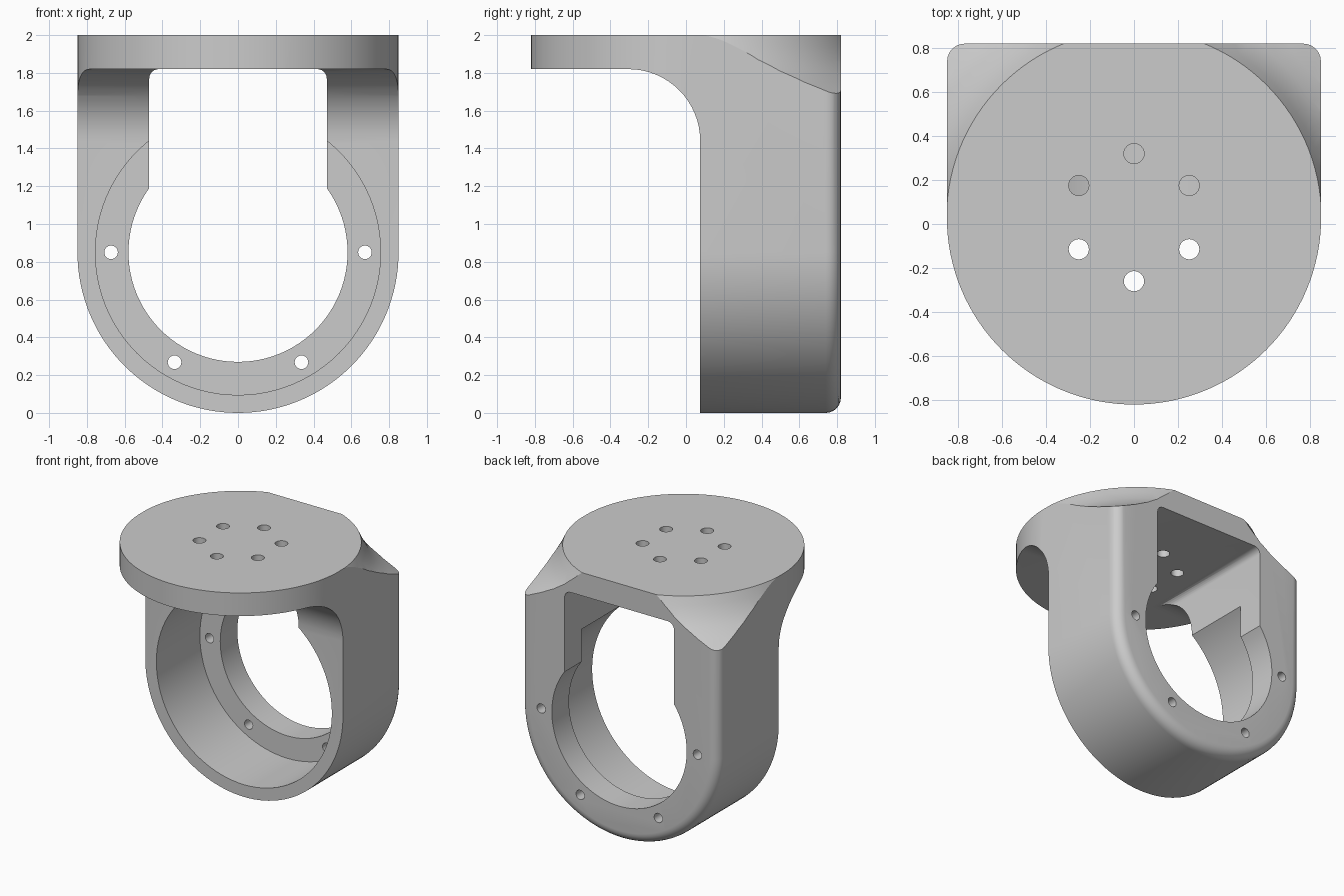
import bpy, bmesh, math

if "Cube" in bpy.data.objects:
    bpy.data.objects.remove(bpy.data.objects["Cube"], do_unlink=True)

R = 0.85          # outer radius of the ring and the plate
RING_Z = 0.85     # height of the ring axis
PLATE_Y = 0.03    # centre of the round plate
BACK = 0.82       # back face
UNDER = 1.82      # underside of the plate

grey = bpy.data.materials.new("light grey")
grey.use_nodes = True
colour = (0.6, 0.6, 0.6, 1)
grey.diffuse_color = colour
grey.node_tree.nodes["Principled BSDF"].inputs["Base Color"].default_value = colour

PLACE = {"x": lambda a, b, h: (h, a, b),
         "y": lambda a, b, h: (a, h, b),
         "z": lambda a, b, h: (a, b, h)}


def arc(cx, cy, r, start, end, n):
    angles = [math.radians(start + (end - start) * i / n) for i in range(n + 1)]
    return [(cx + r * math.cos(a), cy + r * math.sin(a)) for a in angles]


def circle(cx, cy, r, n):
    return arc(cx, cy, r, 0, 360, n)[:-1]


def loft(name, axis, layers):
    """Closed solid through (position, outline) layers along an axis."""
    bm = bmesh.new()
    rings = [[bm.verts.new(PLACE[axis](a, b, h)) for a, b in outline]
             for h, outline in layers]
    n = len(rings[0])
    for low, high in zip(rings, rings[1:]):
        for i in range(n):
            j = (i + 1) % n
            bm.faces.new((low[i], low[j], high[j], high[i]))
    bm.faces.new(rings[0][::-1])
    bm.faces.new(rings[-1])
    if bm.calc_volume(signed=True) < 0:
        bmesh.ops.reverse_faces(bm, faces=bm.faces)
    mesh = bpy.data.meshes.new(name)
    bm.to_mesh(mesh)
    bm.free()
    mesh.materials.append(grey)
    ob = bpy.data.objects.new(name, mesh)
    bpy.context.collection.objects.link(ob)
    return ob


def prism(name, axis, outline, lo, hi):
    return loft(name, axis, [(lo, outline), (hi, outline)])


def combine(target, tool, operation):
    mod = target.modifiers.new("shape", 'BOOLEAN')
    mod.operation = operation
    mod.solver = 'EXACT'
    mod.object = tool
    bpy.context.view_layer.objects.active = target
    bpy.ops.object.modifier_apply(modifier=mod.name)
    bpy.data.objects.remove(tool, do_unlink=True)


def u_outline(r):
    return arc(0, RING_Z, r, 180, 360, 64) + [(r, 2.4), (-r, 2.4)]


# U-shaped body with a rounded back rim
c = 0.08
rim = [(BACK - c + dy, u_outline(R - c + dr)) for dr, dy in arc(0, 0, c, 0, 90, 6)]
bracket = loft("bracket", "y", [(-1, u_outline(R))] + rim)

# Flared shoulders blending the round plate into the square back corners
flare = [(2.5, -0.4), (1.5, 1.45), (1.13, 1.69), (1.04, 1.75), (0.97, 1.81),
         (0.92, 1.87), (0.88, 1.94), (0.82, 2.07)]
cone = loft("flare", "z", [(z, circle(0, PLATE_Y, r, 120)) for r, z in flare])
combine(bracket, cone, 'INTERSECT')

# Plan: round front, open square back
plan = arc(0, PLATE_Y, R + 0.001, 180, 360, 64) + [(R + 0.001, 1.1), (-R - 0.001, 1.1)]
combine(bracket, prism("plan", "z", plan, -0.5, 2.5), 'INTERSECT')

# Side profile: overhanging plate with a large fillet to the arms
f = 0.38
side = ([(0.075, -0.3)] + arc(0.075 - f, UNDER - f, f, 0, 90, 16)
        + [(-1.2, UNDER), (-1.2, 2), (1.2, 2), (1.2, -0.3)])
combine(bracket, prism("side", "x", side, -1.5, 1.5), 'INTERSECT')

# Wide front bore, narrower flange hole, and slot between the arms
for r, end in ((0.755, 0.61), (0.58, 1.3)):
    combine(bracket, prism("bore", "y", circle(0, RING_Z, r, 96), -1.3, end), 'DIFFERENCE')
w, k = 0.47, 0.05
slot = ([(-w, RING_Z + 0.01), (w, RING_Z + 0.01)] + arc(w - k, UNDER - k, k, 0, 90, 6)
        + arc(k - w, UNDER - k, k, 90, 180, 6))
combine(bracket, prism("slot", "y", slot, -1.3, 1.3), 'DIFFERENCE')

# Screw holes in the flange and in the plate
for deg in (0, 180, 240, 300):
    a = math.radians(deg)
    hole = circle(0.672 * math.cos(a), RING_Z + 0.672 * math.sin(a), 0.036, 24)
    combine(bracket, prism("hole", "y", hole, 0.4, 1.3), 'DIFFERENCE')
for i in range(6):
    a = math.radians(30 + 60 * i)
    hole = circle(0.29 * math.cos(a), PLATE_Y + 0.29 * math.sin(a), 0.046, 24)
    combine(bracket, prism("hole", "z", hole, 1.7, 2.3), 'DIFFERENCE')

# Smooth curved surfaces, keep crisp edges
bpy.ops.object.select_all(action='DESELECT')
bracket.select_set(True)
bpy.context.view_layer.objects.active = bracket
bpy.ops.object.shade_smooth_by_angle(angle=math.radians(25))
